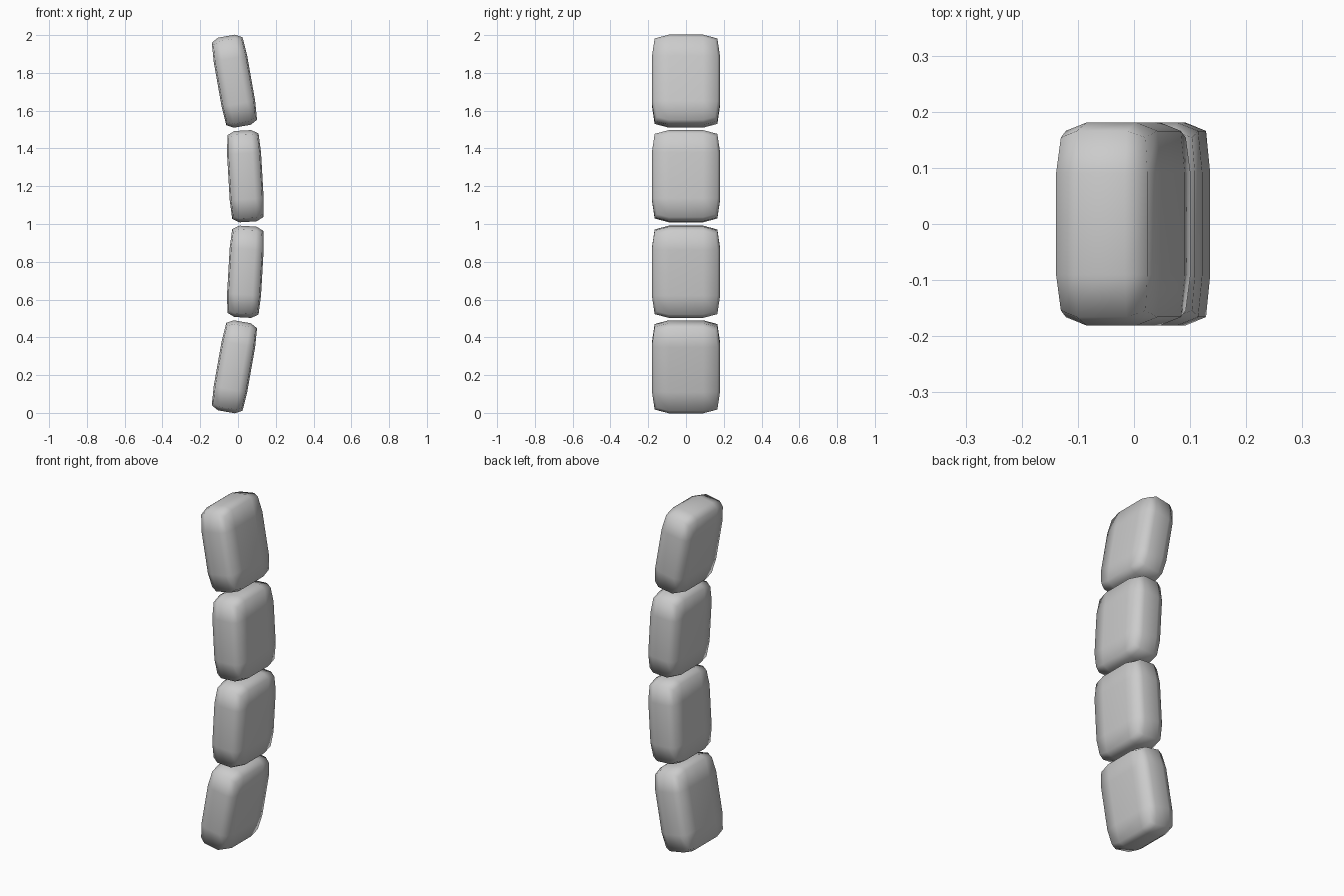
import bpy, bmesh
from math import radians

if "Cube" in bpy.data.objects:
    bpy.data.objects.remove(bpy.data.objects["Cube"])

HALF = (0.09, 0.181, 0.242)                      # half thickness, depth, height
ROUND = {0: 1.0, 1: 1.0, 2: 0.917, 3: 0.852}     # inset of faces, edges, corners


def soft_block(name, x, z, tilt):
    """Box with a 4x4 grid on each side, its edges and corners pulled in."""
    bm = bmesh.new()
    bmesh.ops.create_cube(bm, size=2)
    bmesh.ops.subdivide_edges(bm, edges=bm.edges[:], cuts=3, use_grid_fill=True)
    for v in bm.verts:
        outer = [abs(c) > 0.99 for c in v.co]
        k = ROUND[sum(outer)]
        for i in range(3):
            v.co[i] *= HALF[i] * (k if outer[i] else 1)
    bmesh.ops.recalc_face_normals(bm, faces=bm.faces[:])
    for f in bm.faces:
        f.smooth = True
    mesh = bpy.data.meshes.new(name)
    bm.to_mesh(mesh)
    bm.free()
    ob = bpy.data.objects.new(name, mesh)
    ob.location = (x, 0, z)
    ob.rotation_euler = (0, radians(tilt), 0)
    bpy.context.collection.objects.link(ob)
    return ob


# Four blocks along a shallow arc, mirrored about mid height
for side, label in ((-1, "lower"), (1, "upper")):
    soft_block(label + "_inner_block", 0.039, 1 + side * 0.253, -side * 3.3)
    soft_block(label + "_end_block", -0.019, 1 + side * 0.756, -side * 10)
